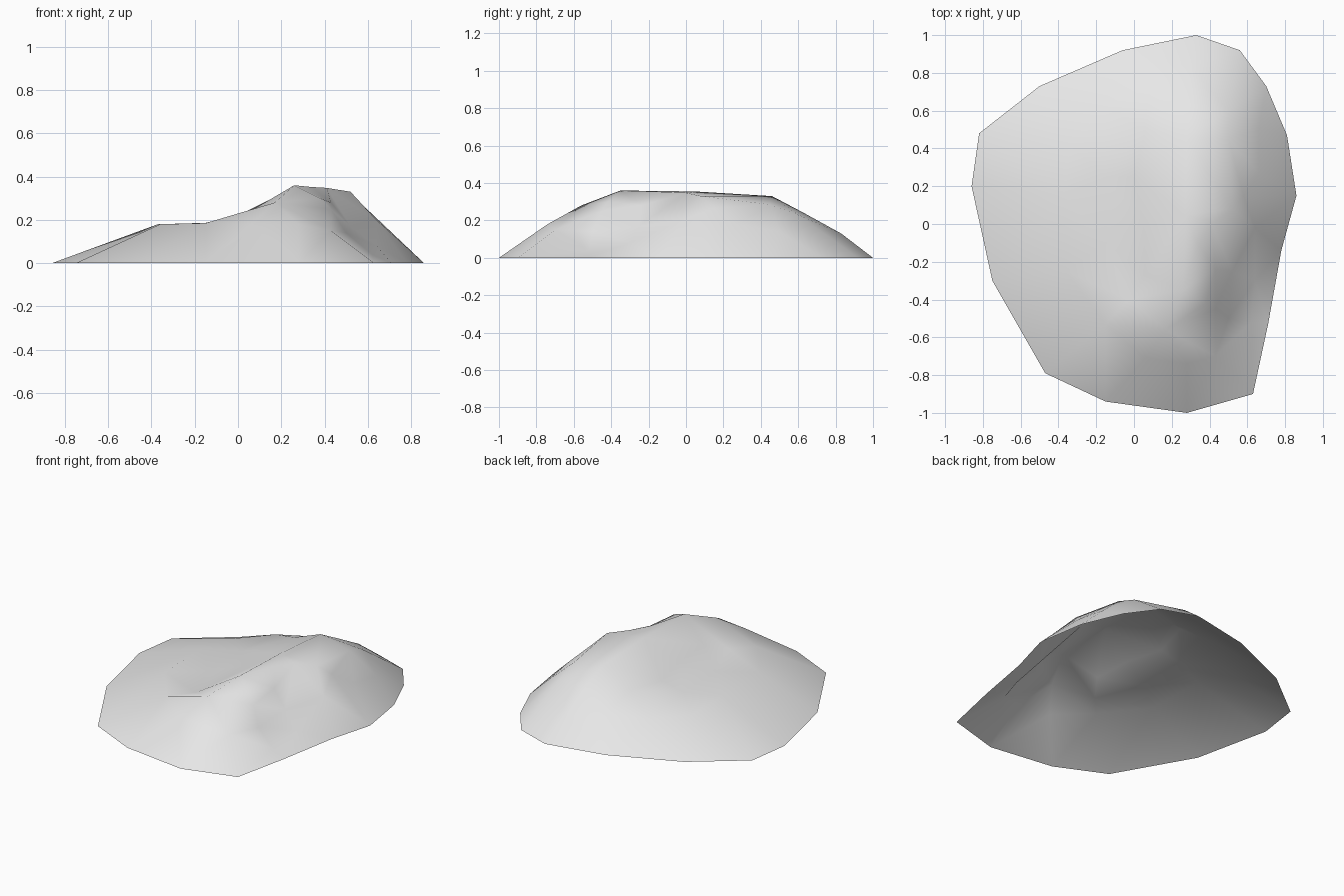
import bpy
import bmesh
from mathutils import Vector
from mathutils.geometry import delaunay_2d_cdt

cube = bpy.data.objects.get("Cube")
if cube:
    bpy.data.objects.remove(cube, do_unlink=True)

# One plain stone colour
stone = bpy.data.materials.new("pale_grey_stone")
stone.use_nodes = True
grey = (0.8, 0.8, 0.8, 1)
stone.diffuse_color = grey
for node in stone.node_tree.nodes:
    if node.type == "BSDF_PRINCIPLED":
        node.inputs["Base Color"].default_value = grey
        node.inputs["Roughness"].default_value = 0.9

# Ground outline of the mound
rim = [(.33, 1), (.56, .92), (.7, .73), (.81, .47), (.86, .15), (.78, -.14),
       (.71, -.53), (.63, -.9), (.28, -1), (-.15, -.94), (-.47, -.79),
       (-.75, -.3), (-.86, .2), (-.82, .48), (-.5, .73), (-.06, .92)]

# Feature lines running over the surface
crest = [(.17, -.56, .28), (.26, -.35, .36), (.27, .05, .355),
         (.28, .46, .33), (.3, .63, .24), (.3, .83, .13)]
east_edge = [(.34, -.11, .352), (.41, 0, .348), (.52, .08, .33),
             (.5, .45, .285), (.5, .6, .23)]
spur = [(.38, -.42, .3), (.43, -.45, .25), (.5, -.5, .14), (.62, -.52, .04)]
front_slope = [(.06, -.71, .18), (.28, -.74, .18), (.43, -.7, .15)]
valley = [(.43, -.24, .28), (.52, -.25, .17), (.64, -.3, .08)]
east_flank = [(.64, -.02, .2), (.58, .15, .265), (.66, .27, .18), (.66, .5, .14)]
shelf_edge = [(-.15, -.53, .185), (-.36, -.25, .18), (-.37, .15, .18),
              (-.34, .42, .15), (-.16, .62, .15), (.08, .72, .16)]
shelf_middle = [(-.15, -.1, .186), (-.15, .25, .186)]
shelf_inner = [(-.03, -.4, .19), (.06, -.27, .24), (.05, 0, .235),
               (0, .25, .22), (.06, .5, .235)]

points = [Vector((x, y, 0)) for x, y in rim]
edges = [(i, (i + 1) % len(rim)) for i in range(len(rim))]
for line in (crest, east_edge, spur, front_slope, valley, east_flank,
             shelf_edge, shelf_middle, shelf_inner):
    start = len(points)
    points += [Vector(p) for p in line]
    edges += [(i, i + 1) for i in range(start, len(points) - 1)]

# Stretch a triangulated skin over the rim and the feature lines
flat, _, triangles, origins, _, _ = delaunay_2d_cdt(
    [p.to_2d() for p in points], edges, [], 1, 1e-5)

bm = bmesh.new()
verts = []
for position, origin in zip(flat, origins):
    height = points[origin[0]].z if origin else 0.18
    verts.append(bm.verts.new((position.x, position.y, height)))
for triangle in triangles:
    face = bm.faces.new([verts[i] for i in triangle])
    face.smooth = True
    face.normal_update()
    if face.normal.z < 0:
        face.normal_flip()

mesh = bpy.data.meshes.new("rock_mound")
bm.to_mesh(mesh)
bm.free()
mesh.materials.append(stone)
mound = bpy.data.objects.new("rock_mound", mesh)
bpy.context.collection.objects.link(mound)
